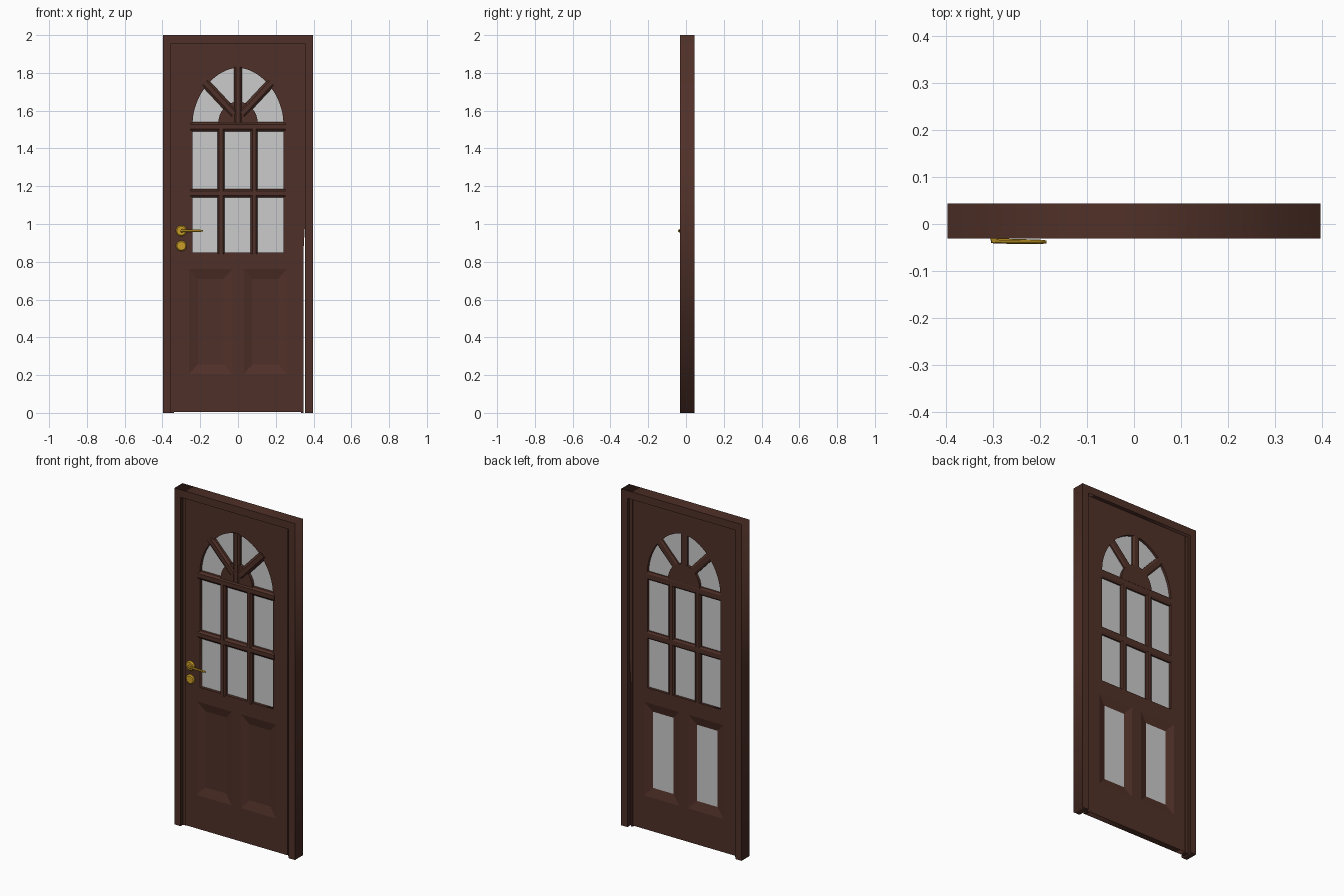
import bpy, bmesh, math
from mathutils import Vector

cube = bpy.data.objects.get("Cube")
if cube:
    bpy.data.objects.remove(cube)


def material(name, rgb):
    m = bpy.data.materials.new(name)
    m.use_nodes = True
    m.diffuse_color = (*rgb, 1)
    m.node_tree.nodes["Principled BSDF"].inputs["Base Color"].default_value = (*rgb, 1)
    return m


wood = material("dark brown wood", (0.08, 0.03, 0.021))
glass = material("pale grey glass", (0.6, 0.6, 0.6))
brass = material("brass", (0.6, 0.34, 0.02))


def finish(name, bm, mat):
    bmesh.ops.recalc_face_normals(bm, faces=bm.faces)
    mesh = bpy.data.meshes.new(name)
    bm.to_mesh(mesh)
    bm.free()
    mesh.materials.append(mat)
    obj = bpy.data.objects.new(name, mesh)
    bpy.context.collection.objects.link(obj)
    return obj


def loft(name, rings, mat, caps=True):
    """Join rings of 3D points with quads."""
    bm = bmesh.new()
    loops = [[bm.verts.new(p) for p in ring] for ring in rings]
    for a, b in zip(loops, loops[1:]):
        for i in range(len(a)):
            j = (i + 1) % len(a)
            bm.faces.new((a[i], a[j], b[j], b[i]))
    if caps:
        bm.faces.new(loops[0])
        bm.faces.new(loops[-1])
    return finish(name, bm, mat)


def slab(name, outline, y0, y1, mat):
    """Extrude an (x, z) outline through the thickness."""
    return loft(name, [[(x, y, z) for x, z in outline] for y in (y0, y1)], mat)


def rect(x0, x1, z0, z1):
    return [(x0, z0), (x1, z0), (x1, z1), (x0, z1)]


def pierced(name, loops, y0, y1, mat):
    """Extrude an outline with holes, filled as a flat curve."""
    curve = bpy.data.curves.new(name, 'CURVE')
    curve.dimensions = '2D'
    curve.fill_mode = 'BOTH'
    curve.extrude = (y1 - y0) / 2
    for pts in loops:
        s = curve.splines.new('POLY')
        s.points.add(len(pts) - 1)
        for p, (x, z) in zip(s.points, pts):
            p.co = (x, z, 0, 1)
        s.use_cyclic_u = True
    temp = bpy.data.objects.new(name, curve)
    bpy.context.collection.objects.link(temp)
    bpy.context.view_layer.update()
    mesh = bpy.data.meshes.new_from_object(temp.evaluated_get(bpy.context.evaluated_depsgraph_get()))
    bpy.data.objects.remove(temp)
    for v in mesh.vertices:
        x, z, y = v.co
        v.co = (x, y + (y0 + y1) / 2, z)
    bm = bmesh.new()
    bm.from_mesh(mesh)
    bmesh.ops.remove_doubles(bm, verts=bm.verts, dist=1e-5)
    return finish(name, bm, mat)


def bar(name, start, end, w):
    """Moulded glazing bar between two (x, z) points."""
    a, b = (Vector((p[0], 0, p[1])) for p in (start, end))
    side = (b - a).normalized().cross(Vector((0, 1, 0)))
    half = [(w, BACK - 0.006), (w * 0.55, BACK), (-w * 0.55, BACK), (-w, BACK - 0.006),
            (-w, FRONT + 0.004), (-w * 0.5, FRONT - 0.006), (w * 0.5, FRONT - 0.006), (w, FRONT + 0.004)]
    return loft(name, [[p + side * s + Vector((0, y, 0)) for s, y in half] for p in (a, b)], wood)


FRONT, BACK, MID = -0.015, 0.021, 0.004
W, SPRING, RISE = 0.24, 1.54, 0.287


def arch(t):
    """Point on the window's slightly pointed arch."""
    c, s = math.cos(t), math.sin(t)
    return (math.copysign(abs(c) ** 1.1, c) * W, SPRING + RISE * s ** 1.1)


# Outer frame and the stops inside it
loft_frame = [(-0.396, 0), (-0.396, 2), (0.396, 2), (0.396, 0),
              (0.354, 0), (0.354, 1.955), (-0.356, 1.955), (-0.356, 0)]
pierced("door_frame", [loft_frame], -0.031, 0.044, wood)
slab("stop_right", rect(-0.357, -0.338, 0, 1.956), -0.008, 0.024, wood)
slab("stop_left", [(0.334, 0), (0.346, 0), (0.346, 0.85), (0.355, 1.0), (0.355, 1.956), (0.334, 1.956)],
     -0.008, 0.024, wood)

# Door leaf with the arched window and two lower openings
window = [(-W, 0.85), (W, 0.85)] + [arch(math.pi * i / 32) for i in range(33)]
panels = [rect(-0.26, -0.03, 0.205, 0.762), rect(0.03, 0.26, 0.205, 0.762)]
pierced("door_leaf", [rect(-0.339, 0.335, 0.006, 1.956), window] + panels, FRONT, BACK, wood)

# Sloped surrounds of the lower panels on both faces, with a wooden infill at the front
for side, outer in zip(("right", "left"), panels):
    (x0, z0), (x1, z1) = outer[0], outer[2]
    inner = rect(x0 + 0.047, x1 - 0.047, z0 + 0.052, z1 - 0.052)
    for face, y, depth in (("front", FRONT, MID - 0.005), ("back", BACK, MID + 0.003)):
        rings = [[(x, yy, z) for x, z in loop] for loop, yy in ((outer, y), (inner, depth))]
        loft(f"panel_bevel_{face}_{side}", rings, wood, caps=False)
    slab(f"panel_infill_{side}", outer, MID - 0.004, MID - 0.001, wood)
    slab(f"panel_glass_{side}", outer, MID, MID + 0.002, glass)

# Window glass
slab("window_glass", [(x * 1.02, z) for x, z in window], MID - 0.001, MID + 0.002, glass)

# Glazing bars
for x in (-0.09, 0.085):
    bar("upright_bar", (x, 0.84), (x, 1.51), 0.019)
for z, w in ((1.163, 0.023), (1.515, 0.024)):
    bar("cross_bar", (-0.252, z), (0.252, z), w)

# Fan of spokes around a half-round hub
hub = [(0.105 * math.cos(math.pi * i / 16), 1.53 + 0.118 * math.sin(math.pi * i / 16)) for i in range(17)]
slab("fan_hub", hub, FRONT, BACK, wood)
bar("fan_spoke", (0, SPRING), (0, SPRING + RISE + 0.005), 0.022)
for s in (-1, 1):
    bar("fan_spoke", (s * 0.02, 1.582), (s * 0.175, 1.748), 0.024)


# Brass handle and keyhole plate
def disc(name, x, z, r, y0, y1):
    ring = [(math.cos(i * math.tau / 24), math.sin(i * math.tau / 24)) for i in range(24)]
    return loft(name, [[(x + c * k * r, y, z + s * k * r) for c, s in ring]
                       for k, y in ((1, y0), (1, (y0 + y1) / 2), (0.8, y1))], brass)


disc("handle_rose", -0.3, 0.964, 0.029, FRONT + 0.001, -0.026)
disc("keyhole_plate", -0.3, 0.884, 0.028, FRONT + 0.001, -0.026)
disc("handle_neck", -0.296, 0.964, 0.009, -0.024, -0.038)
lever = [(x, y, r) for x, y, r in ((-0.304, -0.036, 0.005), (-0.296, -0.036, 0.007),
                                   (-0.2, -0.038, 0.006), (-0.186, -0.038, 0.004))]
rod = loft("handle_lever", [[(x, y + 0.8 * r * math.cos(a * math.tau / 10), 0.964 + r * math.sin(a * math.tau / 10))
                             for a in range(10)] for x, y, r in lever], brass)
bpy.ops.object.select_all(action='DESELECT')
rod.select_set(True)
bpy.context.view_layer.objects.active = rod
bpy.ops.object.shade_smooth_by_angle()
